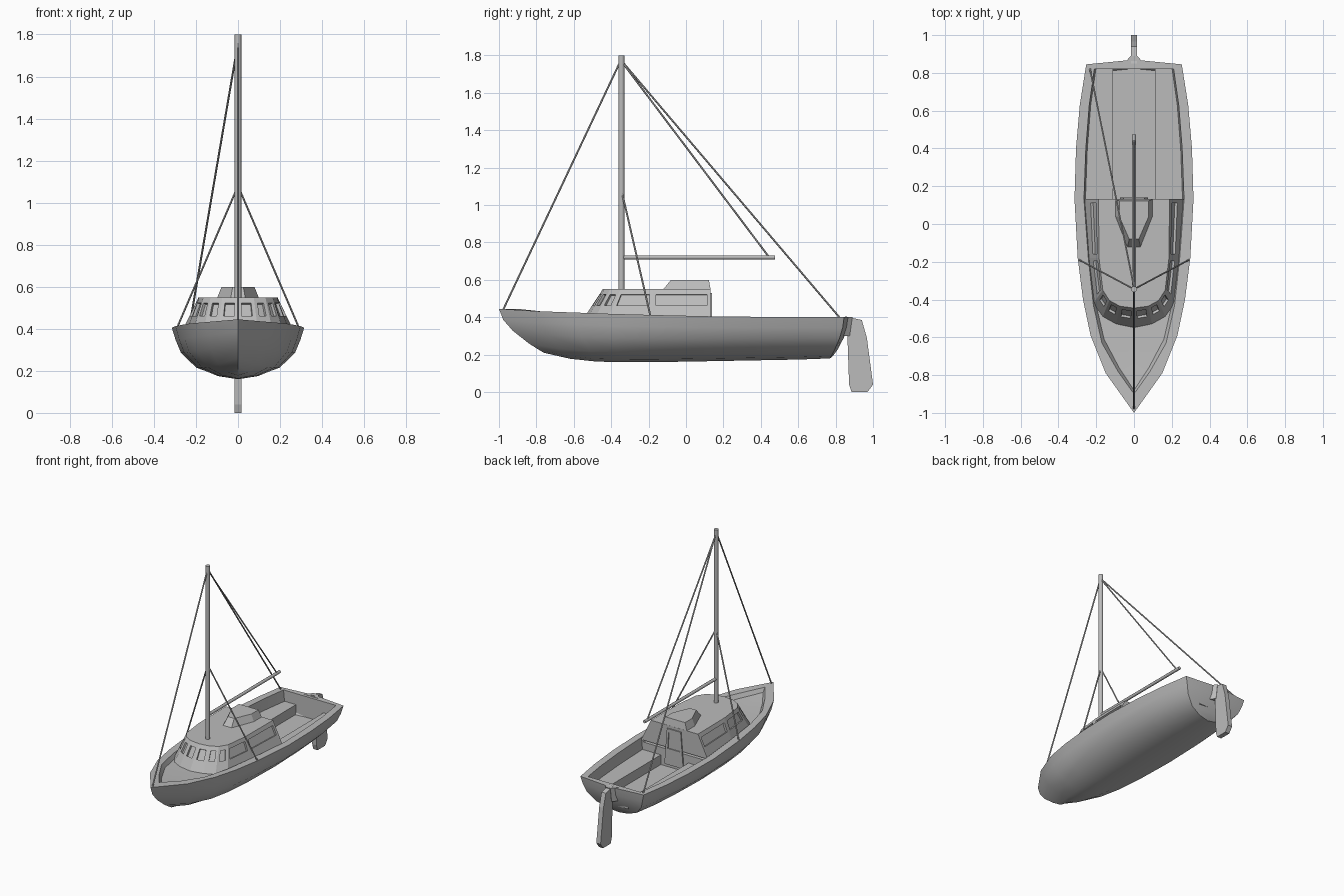
import bpy
import bmesh
import math
from mathutils import Vector

cube = bpy.data.objects.get("Cube")
if cube:
    bpy.data.objects.remove(cube, do_unlink=True)

grey = bpy.data.materials.new("plain_grey")
grey.use_nodes = True
GREY = (0.5, 0.5, 0.5, 1)
grey.diffuse_color = GREY
grey.node_tree.nodes["Principled BSDF"].inputs["Base Color"].default_value = GREY


def build(name, faces, mirror=False, smooth=None):
    """Make an object from a list of polygons, optionally mirrored across x = 0."""
    bm = bmesh.new()
    sides = (1, -1) if mirror else (1,)
    for side in sides:
        for face in faces:
            pts = []
            for p in face:
                q = Vector((p[0] * side, p[1], p[2]))
                if all((q - r).length > 1e-5 for r in pts):
                    pts.append(q)
            if len(pts) > 2:
                bm.faces.new([bm.verts.new(q) for q in pts])
    bmesh.ops.remove_doubles(bm, verts=bm.verts, dist=1e-4)
    bmesh.ops.recalc_face_normals(bm, faces=bm.faces)
    mesh = bpy.data.meshes.new(name)
    bm.to_mesh(mesh)
    bm.free()
    mesh.materials.append(grey)
    obj = bpy.data.objects.new(name, mesh)
    bpy.context.collection.objects.link(obj)
    if smooth:
        shade(obj, smooth)
    return obj


def shade(obj, degrees):
    bpy.ops.object.select_all(action='DESELECT')
    obj.select_set(True)
    bpy.context.view_layer.objects.active = obj
    bpy.ops.object.shade_smooth_by_angle(angle=math.radians(degrees))


def loft(rows):
    """Quads between neighbouring rows of points."""
    return [(a[i], a[i + 1], b[i + 1], b[i])
            for a, b in zip(rows, rows[1:]) for i in range(len(a) - 1)]


def prism(a, b):
    """Closed solid between two matching outlines."""
    n = len(a)
    return [a, b] + [(a[i], a[(i + 1) % n], b[(i + 1) % n], b[i]) for i in range(n)]


def rod(name, a, b, radius, sides=8):
    a, b = Vector(a), Vector(b)
    bpy.ops.mesh.primitive_cylinder_add(vertices=sides, radius=radius,
                                        depth=(b - a).length, location=(a + b) / 2)
    obj = bpy.context.object
    obj.name = name
    obj.rotation_mode = 'QUATERNION'
    obj.rotation_quaternion = (b - a).to_track_quat('Z', 'Y')
    obj.data.materials.append(grey)
    shade(obj, 50)


# Hull stations: sheer y, sheer z, half width, keel y, keel z, inner x, inner y
stations = [
    (-1.0, .445, 0, -.76, .21, 0, -.90),
    (-.79, .432, .15, -.62, .178, .085, -.78),
    (-.59, .425, .23, -.48, .163, .17, -.63),
    (-.40, .418, .27, -.35, .16, .215, -.43),
    (-.18, .412, .298, -.16, .16, .242, -.18),
    (.13, .405, .315, .13, .165, .265, .13),
    (.40, .402, .307, .40, .17, .255, .40),
    (.63, .40, .287, .61, .174, .237, .63),
    (.845, .40, .253, .77, .18, .21, .82),
]
# Cross-section as fractions of half width and depth
section = [(1, 1), (.94, .75), (.86, .5), (.63, .21), (.32, .06), (0, 0)]
BENCH, WELL, WELL_X, SUNK = .32, .25, .11, .03

shell = []
for ys, zs, w, yk, zk, xi, yi in stations:
    shell.append([(u * w, ys + (yk - ys) * (1 - v) ** 1.7, zk + (zs - zk) * v)
                  for u, v in section])
faces = loft(shell)

# Bowed transom
stern = shell[-1]
centre = [(0, p[1] + .025 * p[0] / .253, p[2]) for p in stern]
faces += loft([stern, centre])

# Gunwale, sunken foredeck and cockpit
inner = [(s[5], s[6], s[1]) for s in stations]
faces += loft([[row[0] for row in shell], inner])
deck = [[p, (p[0] * .93, p[1] + (.02 if i < 3 else 0), p[2] - SUNK),
         (0, p[1] + (.02 if i < 3 else 0), p[2] - SUNK)]
        for i, p in enumerate(inner[:6])]
faces += loft(deck)
pit = [[p, (p[0] - .008, p[1], BENCH), (WELL_X, p[1], BENCH),
        (WELL_X, p[1], WELL), (0, p[1], WELL)] for p in inner[5:]]
faces += loft(pit)
faces.append(pit[0] + deck[-1][:0:-1])
top_mid = (0, pit[-1][0][1], pit[-1][0][2])
faces.append(pit[-1] + [top_mid])
faces.append([stern[0], centre[0], top_mid, pit[-1][0]])
build("hull", faces, mirror=True, smooth=35)

# Cabin: base and roof outlines, one window per side facet
base = [(0, -.55), (.095, -.53), (.165, -.49), (.215, -.42), (.244, -.18), (.265, .132)]
roof = [(0, -.445), (.075, -.435), (.13, -.405), (.165, -.35), (.185, -.18), (.188, .132)]
base = [Vector((x, y, .39)) for x, y in base]
roof = [Vector((x, y, .55)) for x, y in roof]


def windowed(a, b, c, d, margin, low, high, depth):
    """Wall a-b (bottom) to d-c (top) with a recessed window."""
    m = margin / (b - a).length
    n = (b - a).cross(d - a).normalized() * depth

    def at(u, v):
        return a.lerp(b, u).lerp(d.lerp(c, u), v)
    hole = [at(m, low), at(1 - m, low), at(1 - m, high), at(m, high)]
    back = [p - n for p in hole]
    wall = [a, b, c, d]
    result = [back]
    for i in range(4):
        j = (i + 1) % 4
        result += [(wall[i], wall[j], hole[j], hole[i]), (hole[i], hole[j], back[j], back[i])]
    return result


cabin = [roof + [Vector((0, .132, .55))], base + [Vector((0, .132, .39))],
         [base[-1], roof[-1], Vector((0, .132, .55)), Vector((0, .132, .39))]]
for i in range(5):
    cabin += windowed(base[i], base[i + 1], roof[i + 1], roof[i],
                      .02, .45, .83, .014)
build("cabin", cabin, mirror=True)

# Companionway door with recessed panel
door = [Vector(p) for p in ((.075, .14, .27), (-.075, .14, .27),
                            (-.055, .14, .53), (.055, .14, .53))]
rear = [p - Vector((0, .012, 0)) for p in door]
frame = windowed(*door, .02, .45, .9, .007) + prism(door, rear)[1:]
build("cabin_door", frame)

# Sliding hatch on the roof
low = [(.1, .132), (.1, .04), (.035, -.125), (-.035, -.125), (-.1, .04), (-.1, .132)]
top = [(.078, .122), (.078, .04), (.025, -.08), (-.025, -.08), (-.078, .04), (-.078, .122)]
build("roof_hatch", prism([(x, y, .545) for x, y in low], [(x, y, .6) for x, y in top]))

# Rudder blade and its bracket
blade = [(.85, .405), (.94, .385), (.967, .29), (1.0, .04), (.97, 0), (.885, 0),
         (.872, .04), (.863, .3), (.84, .3)]
build("rudder", prism([(.017, y, z) for y, z in blade], [(-.017, y, z) for y, z in blade]))
mount = [(.06, .84), (.018, .89), (-.018, .89), (-.06, .84)]
build("rudder_bracket", prism([(x, y - .015, .3) for x, y in mount],
                              [(x, y, .402) for x, y in mount]))

# Mast, boom and rigging
MAST_Y = -.345
rod("mast", (0, MAST_Y, .54), (0, MAST_Y, 1.8), .016, 12)
rod("boom", (0, MAST_Y, .72), (0, .475, .72), .011)
rod("forestay", (0, -.98, .435), (0, MAST_Y - .01, 1.76), .005, 6)
rod("backstay", (-.233, .82, .4), (0, MAST_Y + .01, 1.76), .005, 6)
rod("topping_lift", (0, .445, .72), (0, MAST_Y + .01, 1.755), .005, 6)
for side, label in ((1, "left"), (-1, "right")):
    rod(label + "_shroud", (.29 * side, -.19, .405), (0, MAST_Y, 1.08), .005, 6)
